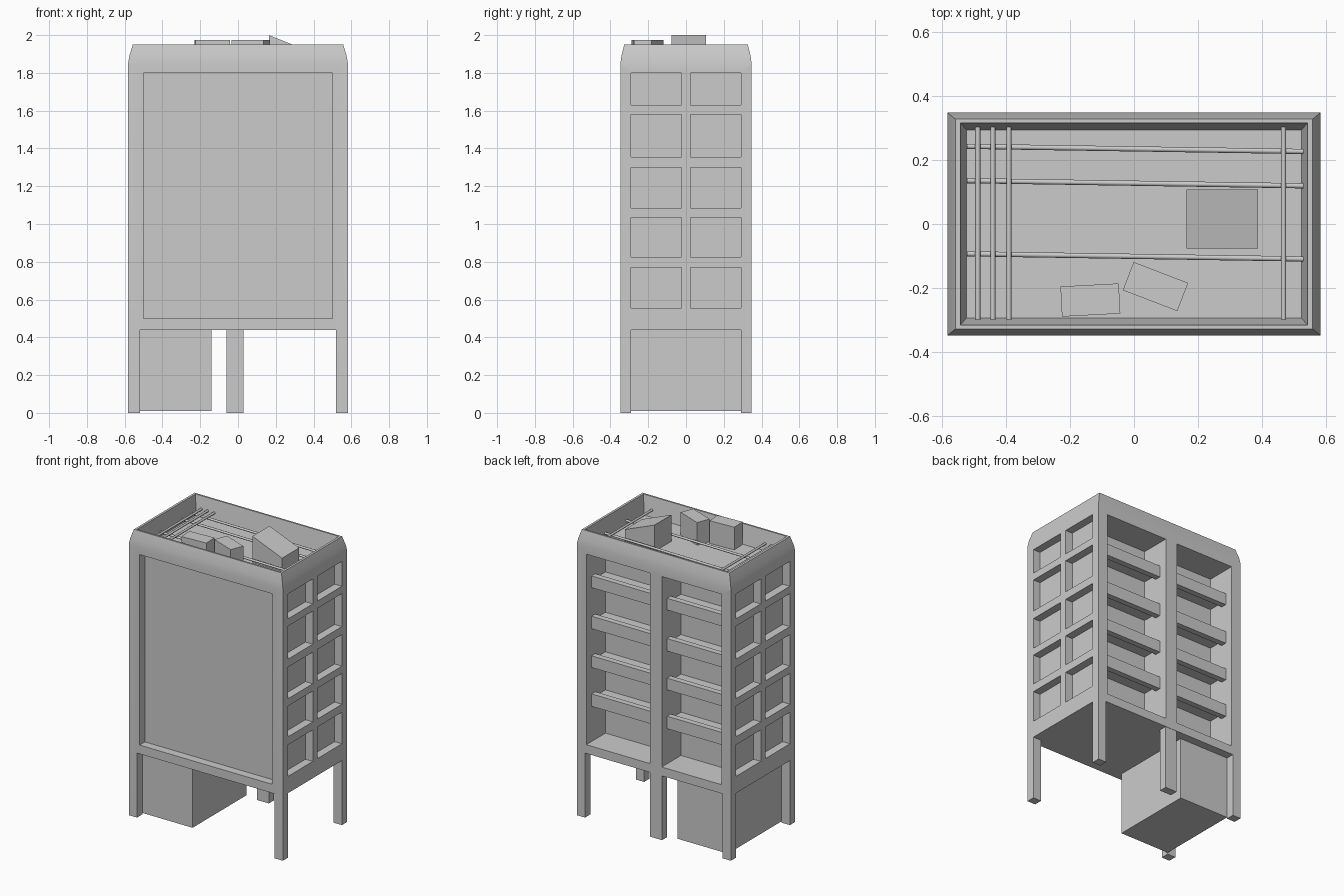
import bpy, bmesh
from mathutils import Matrix, Vector
from math import radians

cube = bpy.data.objects.get("Cube")
if cube:
    bpy.data.objects.remove(cube)

concrete = bpy.data.materials.new("concrete_grey")
concrete.use_nodes = True
GREY = (0.6, 0.6, 0.6, 1)
concrete.diffuse_color = GREY
concrete.node_tree.nodes["Principled BSDF"].inputs["Base Color"].default_value = GREY


def finish(name, bm):
    bmesh.ops.recalc_face_normals(bm, faces=bm.faces)
    mesh = bpy.data.meshes.new(name)
    bm.to_mesh(mesh)
    bm.free()
    mesh.materials.append(concrete)
    obj = bpy.data.objects.new(name, mesh)
    bpy.context.collection.objects.link(obj)
    return obj


def add_box(bm, x, y, z):
    """Axis-aligned box from (low, high) pairs."""
    lo, hi = Vector((x[0], y[0], z[0])), Vector((x[1], y[1], z[1]))
    m = Matrix.Translation((lo + hi) / 2) @ Matrix.Diagonal((*(hi - lo), 1))
    return bmesh.ops.create_cube(bm, size=1, matrix=m)["verts"]


def boxes(name, items):
    bm = bmesh.new()
    for item in items:
        add_box(bm, *item)
    return finish(name, bm)


def carve(target, cutter):
    mod = target.modifiers.new("carve", "BOOLEAN")
    mod.operation, mod.solver, mod.object = "DIFFERENCE", "EXACT", cutter
    cutter.hide_render = True
    cutter.hide_viewport = True


# Tower shell: rectangular rings up the outside, over the parapet, down to the roof
rings = [(0.582, 0.347, 0), (0.582, 0.347, 1.85), (0.575, 0.342, 1.89),
         (0.557, 0.327, 1.95), (0.541, 0.315, 1.95), (0.522, 0.293, 1.82)]
bm = bmesh.new()
loops = [[bm.verts.new((sx * x, sy * y, z))
          for sx, sy in ((-1, -1), (1, -1), (1, 1), (-1, 1))] for x, y, z in rings]
for a, b in zip(loops, loops[1:]):
    for i in range(4):
        j = (i + 1) % 4
        bm.faces.new((a[i], a[j], b[j], b[i]))
bm.faces.new(loops[0])
bm.faces.new(loops[-1])
shell = finish("tower_shell", bm)

# Open ground storey, leaving the corner legs
carve(shell, boxes("leg_cutter_long", [((-0.52, 0.52), (-1, 1), (-1, 0.44))]))
carve(shell, boxes("leg_cutter_short", [((-1, 1), (-0.29, 0.29), (-1, 0.44))]))

# Recesses: front panel, side windows, back balcony bays
storeys = [(0.555, 0.77), (0.825, 1.035), (1.085, 1.30), (1.355, 1.58), (1.63, 1.80)]
bays = [(-0.51, -0.06), (0.03, 0.51)]
recesses = [((-0.5, 0.5), (-1, -0.29), (0.5, 1.8))]
for z in storeys:
    for y in ((-0.29, -0.025), (0.025, 0.29)):
        recesses += [((0.527, 1), y, z), ((-1, -0.527), y, z)]
recesses += [(x, (0.14, 1), (0.5, 1.8)) for x in bays]
carve(shell, boxes("recess_cutter", recesses))

# Balcony floors with a deeper front beam
floors = []
for low, high in zip(storeys, storeys[1:]):
    for x in bays:
        floors.append((x, (0.135, 0.25), (low[1], high[0] - 0.03)))
        floors.append((x, (0.25, 0.29), (low[1] - 0.03, high[0])))
boxes("balcony_floors", floors)

# Ground storey room and middle rear leg
boxes("ground_room", [((-0.52, -0.14), (-0.29, 0.29), (0.01, 0.445))])
boxes("middle_rear_leg", [((-0.06, 0.03), (0.29, 0.345), (0, 0.445))])

# Roof sheds
bm = bmesh.new()
verts = add_box(bm, (0.163, 0.387), (-0.077, 0.107), (1.815, 2.0))
for v in verts:
    if v.co.z > 1.9 and v.co.x > 0.3:
        v.co.z = 1.91
finish("sloped_roof_shed", bm)


def roof_unit(name, x, y, size, angle):
    unit = boxes(name, [((-size[0] / 2, size[0] / 2), (-size[1] / 2, size[1] / 2), (1.815, 1.975))])
    unit.location = (x, y, 0)
    unit.rotation_euler.z = radians(angle)


roof_unit("roof_unit_square", -0.136, -0.237, (0.182, 0.094), 3)
roof_unit("roof_unit_turned", 0.067, -0.195, (0.182, 0.094), -21)


# Roof pipes
def pipe(bm, start, end, radius=0.008):
    start, end = Vector(start), Vector(end)
    d = end - start
    m = Matrix.Translation((start + end) / 2) @ d.to_track_quat("Z", "Y").to_matrix().to_4x4()
    bmesh.ops.create_cone(bm, cap_ends=True, segments=8, radius1=radius, radius2=radius,
                          depth=d.length, matrix=m)


bm = bmesh.new()
for y in (0.242, 0.135, -0.093):
    pipe(bm, (-0.52, y, 1.852), (0.53, y - 0.016, 1.852))
for x in (-0.487, -0.44, -0.39, 0.466):
    pipe(bm, (x, -0.298, 1.867), (x, 0.305, 1.867))
finish("roof_pipes", bm)

# Smooth the curved shoulder and the pipes, keep corners sharp
for name in ("tower_shell", "roof_pipes"):
    obj = bpy.data.objects[name]
    bpy.ops.object.select_all(action="DESELECT")
    obj.select_set(True)
    bpy.context.view_layer.objects.active = obj
    bpy.ops.object.shade_smooth_by_angle(angle=radians(50 if name == "roof_pipes" else 30))
